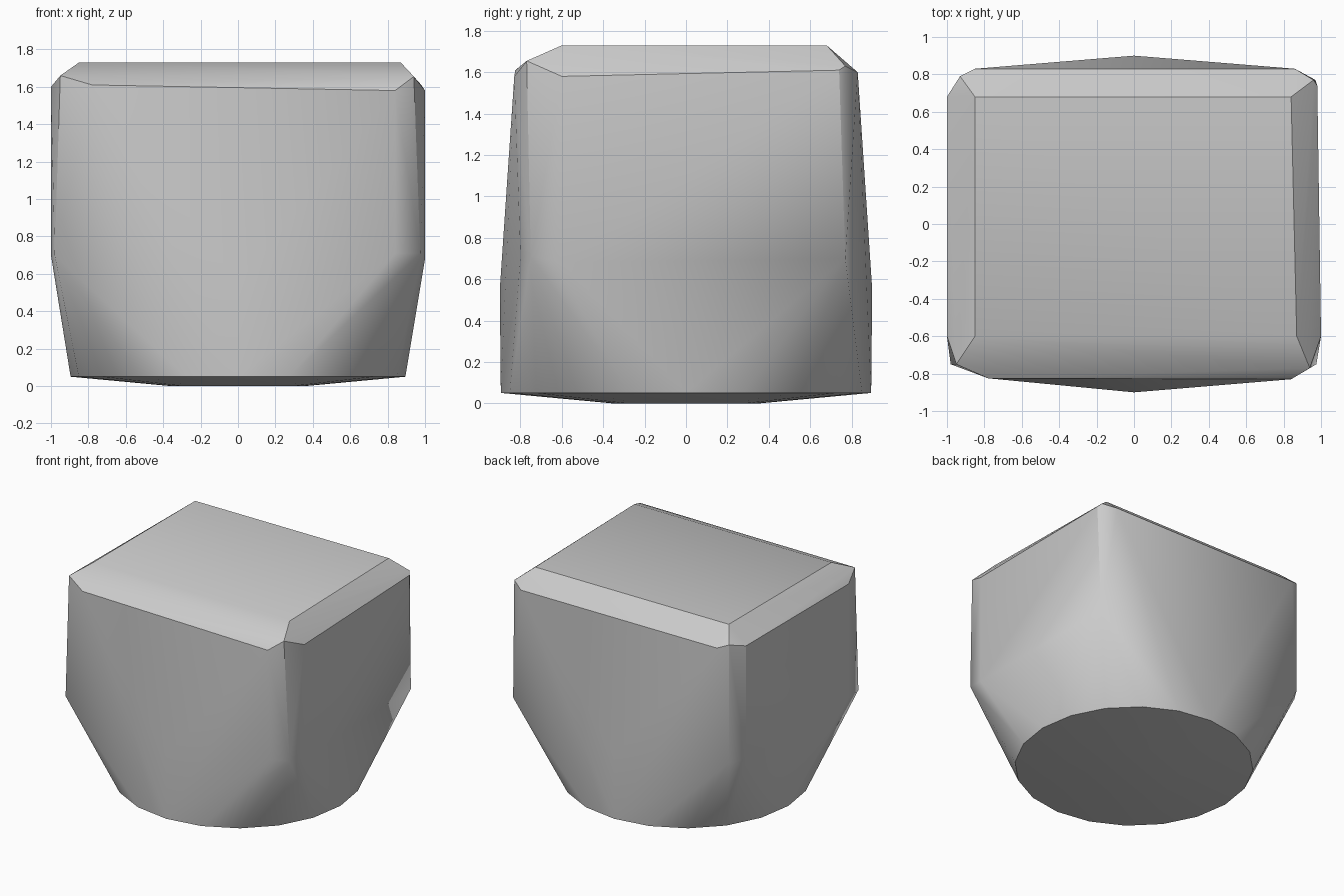
import bpy, bmesh, math

cube = bpy.data.objects.get("Cube")
if cube:
    bpy.data.objects.remove(cube, do_unlink=True)

# One plain stone colour
stone = bpy.data.materials.new("stone_grey")
stone.use_nodes = True
GREY = (0.6, 0.6, 0.6, 1)
stone.diffuse_color = GREY
stone.node_tree.nodes["Principled BSDF"].inputs["Base Color"].default_value = GREY


def ring(radius, z, sides=20):
    """Points of a level circle."""
    return [(radius * math.cos(math.tau * i / sides),
             radius * math.sin(math.tau * i / sides), z) for i in range(sides)]


# Flat top, slightly skewed
points = [(-0.85, -0.6, 1.73), (0.87, -0.6, 1.73),
          (0.84, 0.68, 1.73), (-0.85, 0.68, 1.73)]

# Worn shoulder: each corner has a front/back point, a tip and a side point
points += [(-0.78, -0.825, 1.61), (-0.95, -0.75, 1.66), (-1.0, -0.6, 1.6),
           (0.84, -0.83, 1.58), (0.94, -0.77, 1.655), (1.0, -0.6, 1.58),
           (0.86, 0.83, 1.6), (0.96, 0.77, 1.63), (0.98, 0.74, 1.61),
           (-0.85, 0.83, 1.6), (-0.93, 0.79, 1.63), (-1.0, 0.68, 1.6)]

# Lower end of the square part
points += [(-0.98, -0.75, 0.7), (-1.0, -0.6, 0.7),
           (0.84, -0.8, 0.71), (0.975, -0.75, 0.71), (1.0, -0.6, 0.68),
           (0.97, 0.77, 0.7), (-0.93, 0.79, 0.7), (-1.0, 0.68, 0.7)]

# Bulge in the middle of the front and back
points += [(0, -0.9, 0.55), (0, 0.9, 0.55)]

# Round foot with a shallow underside
points += ring(0.895, 0.05) + ring(0.36, 0)

# Wrap everything in one faceted skin
bm = bmesh.new()
for p in points:
    bm.verts.new(p)
bmesh.ops.convex_hull(bm, input=bm.verts[:])
bmesh.ops.delete(bm, geom=[v for v in bm.verts if not v.link_faces], context='VERTS')
bmesh.ops.dissolve_limit(bm, angle_limit=math.radians(0.5),
                         verts=bm.verts[:], edges=bm.edges[:])
bmesh.ops.recalc_face_normals(bm, faces=bm.faces[:])
mesh = bpy.data.meshes.new("stone_block")
bm.to_mesh(mesh)
bm.free()
mesh.materials.append(stone)

block = bpy.data.objects.new("stone_block", mesh)
bpy.context.collection.objects.link(block)
bpy.ops.object.select_all(action='DESELECT')
block.select_set(True)
bpy.context.view_layer.objects.active = block
bpy.ops.object.shade_smooth_by_angle(angle=math.radians(30))
